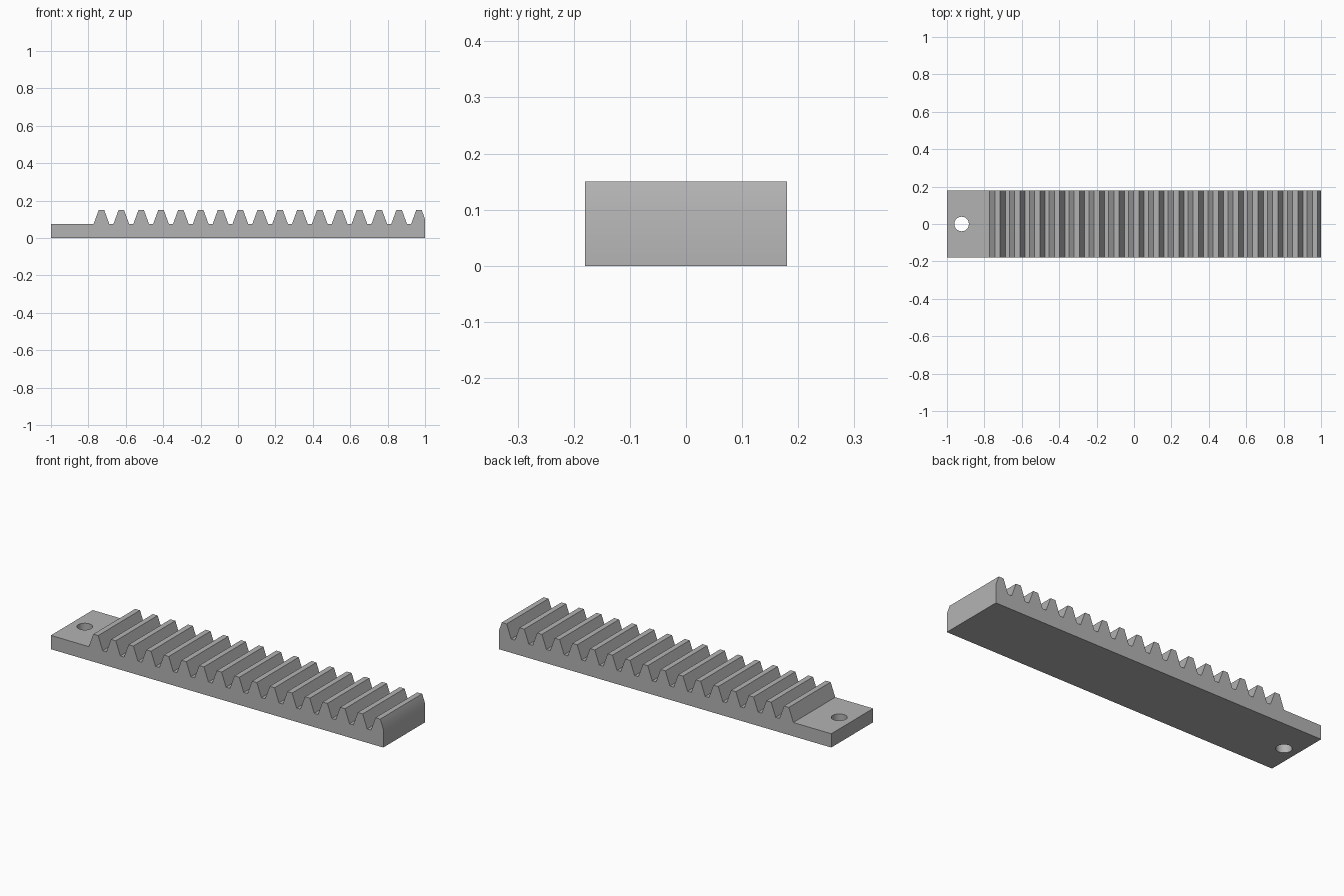
import bpy, bmesh, math

cube = bpy.data.objects.get("Cube")
if cube:
    bpy.data.objects.remove(cube, do_unlink=True)

# Gear rack dimensions
HALF_LENGTH, HALF_WIDTH = 1.0, 0.18
ROOT, TIP = 0.075, 0.15
TEETH, PITCH, FIRST = 17, 0.1061, -0.73
SLOPE = math.tan(math.radians(20))
TIP_HALF = 0.0145
ROOT_HALF = TIP_HALF + (TIP - ROOT) * SLOPE

steel = bpy.data.materials.new("steel grey")
steel.use_nodes = True
grey = (0.45, 0.45, 0.45, 1)
steel.diffuse_color = grey
steel.node_tree.nodes["Principled BSDF"].inputs["Base Color"].default_value = grey

# Side profile: flat mounting tab, then teeth, the last one cut off by the end
profile = [(-HALF_LENGTH, 0), (-HALF_LENGTH, ROOT)]
for i in range(TEETH):
    c = FIRST + i * PITCH
    profile += [(c - ROOT_HALF, ROOT), (c - TIP_HALF, TIP), (c + TIP_HALF, TIP)]
    if i < TEETH - 1:
        profile.append((c + ROOT_HALF, ROOT))
    else:
        cut = TIP - (HALF_LENGTH - c - TIP_HALF) / SLOPE
        profile += [(HALF_LENGTH, cut), (HALF_LENGTH, 0)]

bm = bmesh.new()
face = bm.faces.new([bm.verts.new((x, -HALF_WIDTH, z)) for x, z in profile])
ext = bmesh.ops.extrude_face_region(bm, geom=[face])
moved = [v for v in ext["geom"] if isinstance(v, bmesh.types.BMVert)]
bmesh.ops.translate(bm, verts=moved, vec=(0, 2 * HALF_WIDTH, 0))
bmesh.ops.recalc_face_normals(bm, faces=bm.faces)
mesh = bpy.data.meshes.new("gear_rack")
bm.to_mesh(mesh)
bm.free()
mesh.materials.append(steel)
rack = bpy.data.objects.new("gear_rack", mesh)
bpy.context.collection.objects.link(rack)

# Screw hole through the tab
bpy.ops.mesh.primitive_cylinder_add(vertices=48, radius=0.039, depth=0.4,
                                    location=(-0.922, 0, 0))
cutter = bpy.context.object
cutter.name = "hole_cutter"
cutter.hide_render = True
cutter.data.materials.append(steel)
hole = rack.modifiers.new("screw_hole", 'BOOLEAN')
hole.operation = 'DIFFERENCE'
hole.solver = 'EXACT'
hole.object = cutter

bpy.ops.object.select_all(action='DESELECT')
rack.select_set(True)
bpy.context.view_layer.objects.active = rack
bpy.ops.object.modifier_apply(modifier=hole.name)
bpy.data.objects.remove(cutter, do_unlink=True)
bpy.ops.object.shade_smooth_by_angle(angle=math.radians(30))
